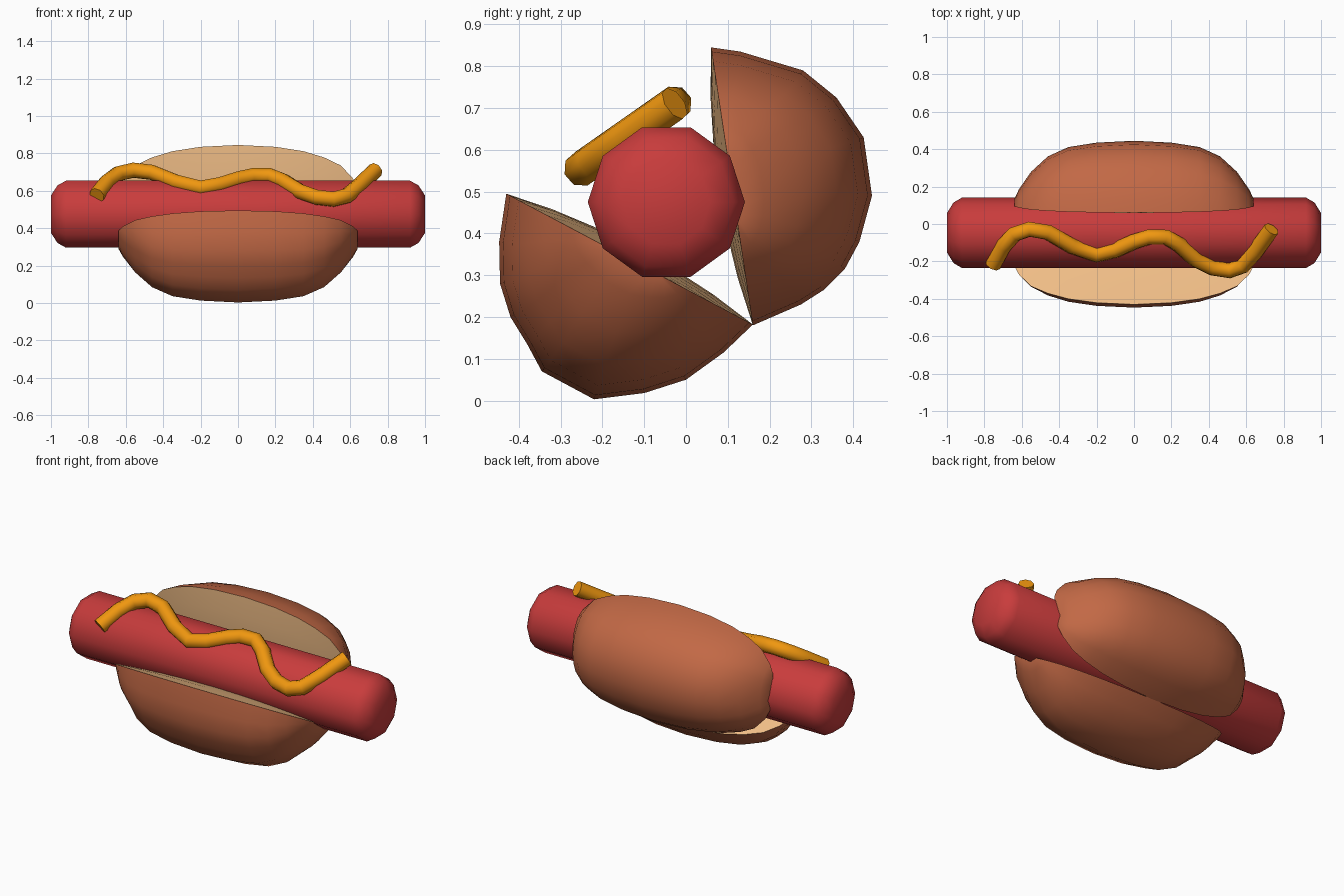
import bpy, bmesh, math
from mathutils import Vector

if "Cube" in bpy.data.objects:
    bpy.data.objects.remove(bpy.data.objects["Cube"])


def material(name, rgb):
    m = bpy.data.materials.new(name)
    m.diffuse_color = (*rgb, 1)
    m.use_nodes = True
    m.node_tree.nodes["Principled BSDF"].inputs["Base Color"].default_value = m.diffuse_color
    return m


CRUST = material("crust", (0.54, 0.14, 0.06))
CRUMB = material("crumb", (0.87, 0.51, 0.24))
MEAT = material("meat", (0.58, 0.045, 0.045))
MUSTARD = material("mustard", (0.87, 0.31, 0.005))


def finish(name, bm, mats, angle):
    bmesh.ops.recalc_face_normals(bm, faces=bm.faces)
    me = bpy.data.meshes.new(name)
    bm.to_mesh(me)
    bm.free()
    for m in mats:
        me.materials.append(m)
    ob = bpy.data.objects.new(name, me)
    bpy.context.collection.objects.link(ob)
    bpy.ops.object.select_all(action='DESELECT')
    ob.select_set(True)
    bpy.context.view_layer.objects.active = ob
    bpy.ops.object.shade_smooth_by_angle(angle=math.radians(angle))
    return ob


def loft(rings):
    """Closed skin through equal rings; returns bmesh and the side faces by column."""
    bm = bmesh.new()
    vs = [[bm.verts.new(p) for p in r] for r in rings]
    n = len(vs[0])
    cols = [[] for _ in range(n)]
    for a, b in zip(vs, vs[1:]):
        for i in range(n):
            j = (i + 1) % n
            cols[i].append(bm.faces.new((a[i], a[j], b[j], b[i])))
    bm.faces.new(vs[0])
    bm.faces.new(vs[-1])
    return bm, cols


# Sausage: ten-sided rod with rounded ends
def sausage_ring(x, r):
    return [(x, -0.047 + r * math.cos(i * math.tau / 10),
             0.475 + r * math.sin(i * math.tau / 10)) for i in range(10)]


ends = [(0.92, 0.188), (0.965, 0.162), (1.0, 0.105)]
rings = [sausage_ring(-x, r) for x, r in reversed(ends)]
rings += [sausage_ring(0, 0.188)] + [sausage_ring(x, r) for x, r in ends]
finish("sausage", loft(rings)[0], [MEAT], 60)

# Bun halves: outer section tapered along x, with a slightly domed cut face
STATIONS = [(0, 1, 1), (0.2, 0.97, 0.97), (0.35, 0.9, 0.9), (0.46, 0.8, 0.75),
            (0.55, 0.67, 0.5), (0.615, 0.46, 0.22), (0.64, 0.3, 0.06)]


def bun(name, section):
    pts = [Vector(p) for p in section]
    mid = (pts[0] + pts[-1]) / 2
    t = (pts[-1] - pts[0]).normalized()
    n = Vector((-t.y, t.x))
    if (pts[len(pts) // 2] - mid).dot(n) < 0:
        n = -n
    half = (pts[-1] - pts[0]).length / 2
    local = [((p - mid).dot(t), (p - mid).dot(n)) for p in pts]
    dome = [0.65, 0.25, -0.25, -0.65]

    def ring(x, w, d):
        out = [mid + t * u * w + n * v * d for u, v in local]
        lift = 0.033 * (1 - (x / 0.64) ** 2)
        out += [mid + t * half * k * w - n * lift * (1 - k * k) for k in dome]
        return [(x, p.x, p.y) for p in out]

    rs = [ring(-x, w, d) for x, w, d in reversed(STATIONS[1:])]
    rs += [ring(*s) for s in STATIONS]
    bm, cols = loft(rs)
    for col in cols[len(pts) - 1:]:
        for f in col:
            f.material_index = 1
    finish(name, bm, [CRUST, CRUMB], 50)


bun("back_bun_half", [(0.06, 0.845), (0.13, 0.835), (0.28, 0.79), (0.36, 0.725),
                      (0.425, 0.63), (0.445, 0.49), (0.415, 0.38), (0.38, 0.315),
                      (0.33, 0.265), (0.275, 0.23), (0.16, 0.18)])
bun("front_bun_half", [(-0.43, 0.495), (-0.447, 0.38), (-0.445, 0.28), (-0.42, 0.2),
                       (-0.38, 0.135), (-0.345, 0.07), (-0.22, 0.003), (-0.1, 0.018),
                       (0.0, 0.05), (0.09, 0.115), (0.16, 0.182)])

# Mustard: wavy tube lying in one tilted plane on the sausage
WAVE = [(-0.755, -0.22), (-0.7, -0.12), (-0.64, -0.055), (-0.56, -0.028),
        (-0.46, -0.045), (-0.33, -0.12), (-0.2, -0.165), (-0.1, -0.14),
        (0.0, -0.095), (0.08, -0.07), (0.17, -0.07), (0.24, -0.11), (0.33, -0.19),
        (0.42, -0.235), (0.51, -0.25), (0.58, -0.225), (0.65, -0.145), (0.735, -0.027)]
cu = bpy.data.curves.new("mustard", 'CURVE')
cu.dimensions = '3D'
cu.bevel_depth = 0.043
cu.bevel_resolution = 2
cu.use_fill_caps = True
sp = cu.splines.new('POLY')
sp.points.add(len(WAVE) - 1)
for p, (x, y) in zip(sp.points, WAVE):
    p.co = (x, y, 0.73 + 0.7 * y, 1)
sp.use_smooth = True
cu.materials.append(MUSTARD)
bpy.context.collection.objects.link(bpy.data.objects.new("mustard", cu))
